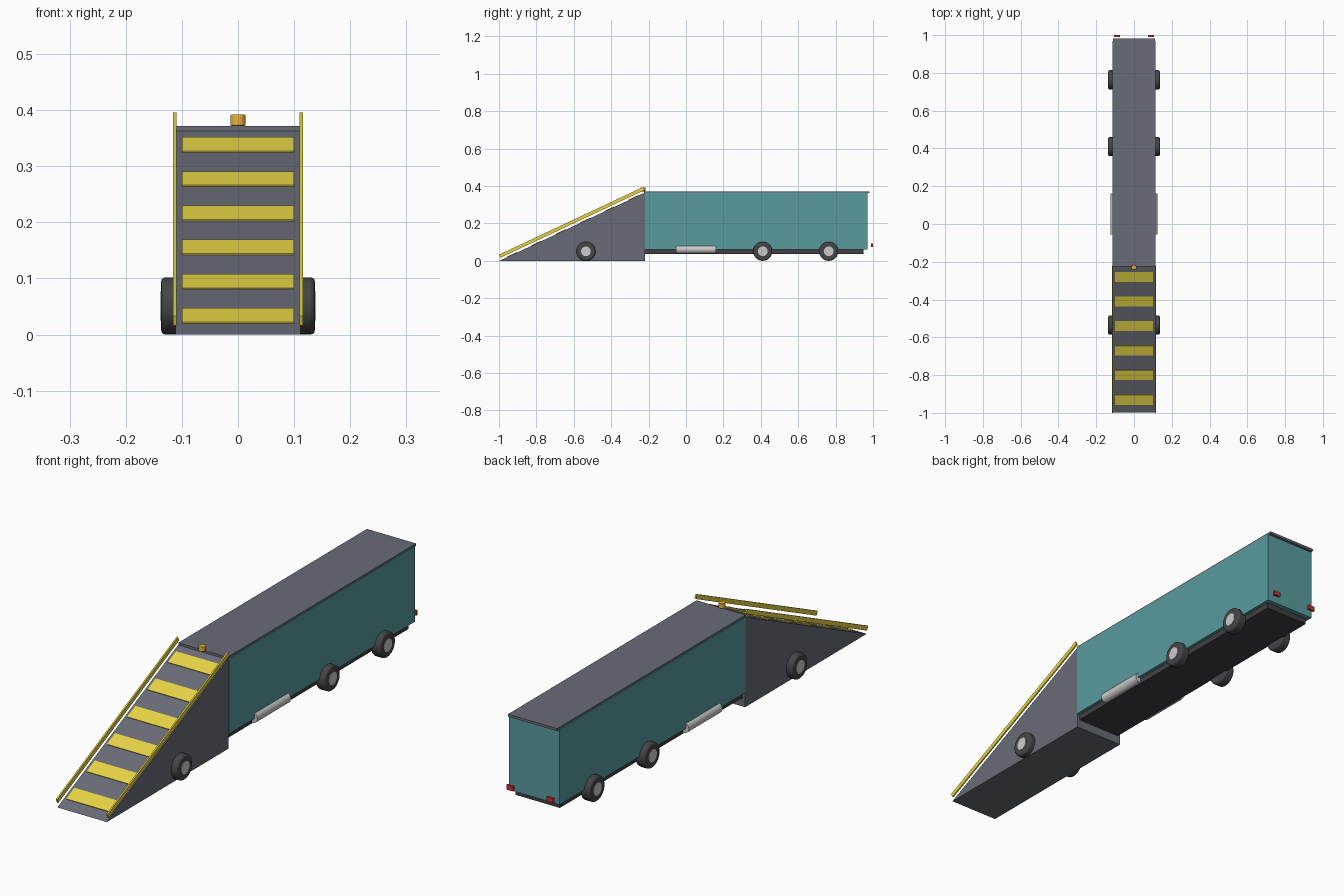
import bpy, bmesh, math

if "Cube" in bpy.data.objects:
    bpy.data.objects.remove(bpy.data.objects["Cube"])


def material(name, rgb):
    m = bpy.data.materials.new(name)
    m.diffuse_color = (*rgb, 1)
    m.use_nodes = True
    m.node_tree.nodes["Principled BSDF"].inputs["Base Color"].default_value = m.diffuse_color
    return m


TEAL = material("teal", (0.10, 0.33, 0.34))
GREY = material("slate", (0.14, 0.15, 0.18))
DARK = material("dark", (0.05, 0.05, 0.06))
RUBBER = material("rubber", (0.06, 0.06, 0.065))
SILVER = material("silver", (0.6, 0.6, 0.62))
YELLOW = material("yellow", (0.8, 0.65, 0.06))
AMBER = material("amber", (0.85, 0.45, 0.04))
RED = material("red", (0.6, 0.03, 0.04))


def box(name, x, y, z, mat, tilt=0):
    """Box from (min, max) ranges, optionally tilted about x."""
    bpy.ops.mesh.primitive_cube_add(size=1, location=[sum(r) / 2 for r in (x, y, z)])
    o = bpy.context.object
    o.name = name
    o.scale = [r[1] - r[0] for r in (x, y, z)]
    o.rotation_euler.x = tilt
    o.data.materials.append(mat)
    return o


def cylinder(name, loc, r, depth, mat, axis="z", bevel=0, sides=32):
    rot = {"x": (0, math.pi / 2, 0), "y": (math.pi / 2, 0, 0), "z": (0, 0, 0)}[axis]
    bpy.ops.mesh.primitive_cylinder_add(vertices=sides, radius=r, depth=depth,
                                        location=loc, rotation=rot)
    o = bpy.context.object
    o.name = name
    o.data.materials.append(mat)
    if bevel:
        b = o.modifiers.new("bevel", "BEVEL")
        b.width, b.segments = bevel, 3
    bpy.ops.object.shade_smooth_by_angle(angle=math.radians(40))
    return o


# ramp wedge: triangular profile extruded across x
FRONT, BACK, TOP, W = -0.998, -0.22, 0.365, 0.111
bm = bmesh.new()
face = bm.faces.new([bm.verts.new((-W, y, z)) for y, z in
                     ((FRONT, 0), (BACK, 0), (BACK, TOP))])
ext = bmesh.ops.extrude_face_region(bm, geom=[face])
bmesh.ops.translate(bm, vec=(2 * W, 0, 0),
                    verts=[v for v in ext["geom"] if isinstance(v, bmesh.types.BMVert)])
bmesh.ops.recalc_face_normals(bm, faces=bm.faces)
mesh = bpy.data.meshes.new("ramp")
bm.to_mesh(mesh)
bm.free()
ramp = bpy.data.objects.new("ramp", mesh)
bpy.context.collection.objects.link(ramp)
mesh.materials.append(GREY)

# trailer body, roof and chassis
box("cargo_body", (-0.113, 0.113), (-0.22, 0.97), (0.06, 0.365), TEAL)
box("roof", (-0.11, 0.11), (-0.225, 0.982), (0.362, 0.372), GREY)
box("chassis", (-0.1, 0.1), (-0.22, 0.95), (0.036, 0.062), DARK)

# stripes lying on the slope
slope = math.atan2(TOP, BACK - FRONT)
for i in range(6):
    y = -0.93 + 0.13 * i
    z = (y - FRONT) * math.tan(slope) + 0.001
    box(f"stripe_{i + 1}", (-0.1, 0.1), (y - 0.029, y + 0.029),
        (z - 0.002, z + 0.002), YELLOW, slope)

# mirrored parts
for side, s in (("left", -1), ("right", 1)):
    # hand rail floating just above the ramp edge
    length = math.hypot(0.775, 0.36)
    box(f"{side}_rail", (s * 0.113 - 0.003, s * 0.113 + 0.003),
        (-0.61 - length / 2, -0.61 + length / 2), (0.197, 0.215), YELLOW, slope)
    # wheels with hubs
    for n, y in enumerate((-0.535, 0.41, 0.763)):
        cylinder(f"{side}_wheel_{n + 1}", (s * 0.1155, y, 0.051), 0.051, 0.043,
                 RUBBER, "x", 0.008)
        cylinder(f"{side}_hub_{n + 1}", (s * 0.118, y, 0.051), 0.026, 0.041,
                 SILVER, "x", sides=24)
    # fuel tank and tail light
    cylinder(f"{side}_tank", (s * 0.103, 0.053, 0.061), 0.022, 0.215, SILVER, "y")
    box(f"{side}_tail_light", (s * 0.09 - 0.015, s * 0.09 + 0.015), (0.99, 1.0),
        (0.075, 0.094), RED)

# warning beacon
cylinder("beacon", (0, -0.23, 0.382), 0.0135, 0.02, AMBER, bevel=0.002, sides=24)
